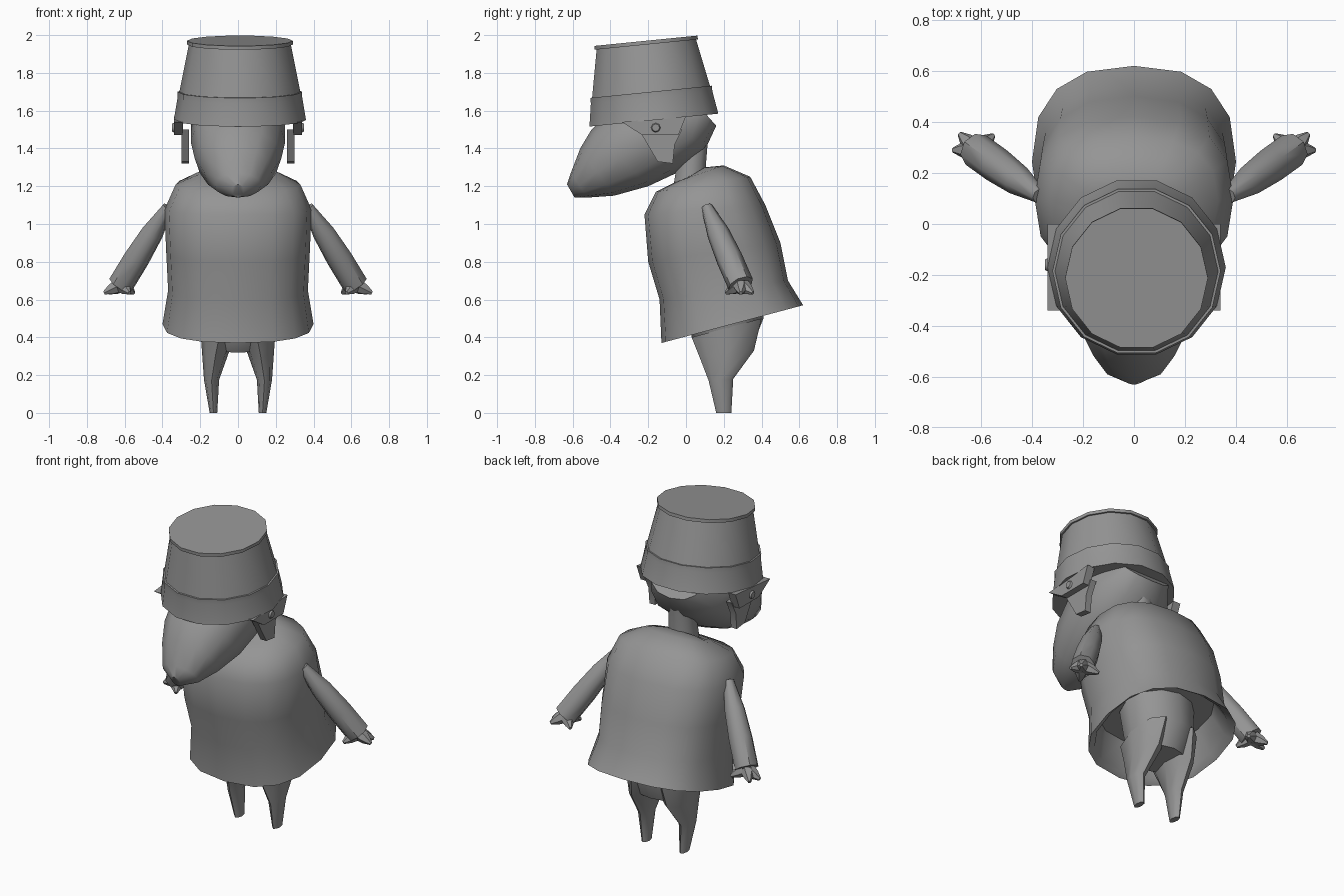
import bpy, bmesh, math
from mathutils import Vector

cube = bpy.data.objects.get("Cube")
if cube:
    bpy.data.objects.remove(cube)

plain_grey = bpy.data.materials.new("plain_grey")
plain_grey.use_nodes = True
grey_value = (.3, .3, .3, 1)
plain_grey.diffuse_color = grey_value
shader = plain_grey.node_tree.nodes["Principled BSDF"]
shader.inputs["Base Color"].default_value = grey_value


def finish(name, bm, sharp_angle):
    """Turn the bmesh into a grey object, smooth except at sharp edges."""
    bmesh.ops.recalc_face_normals(bm, faces=bm.faces)
    mesh = bpy.data.meshes.new(name)
    bm.to_mesh(mesh)
    bm.free()
    mesh.materials.append(plain_grey)
    mesh.shade_smooth()
    mesh.set_sharp_from_angle(angle=math.radians(sharp_angle))
    part = bpy.data.objects.new(name, mesh)
    bpy.context.scene.collection.objects.link(part)


def loft(name, rings, sides, power=1, sharp_angle=45):
    """Skin a closed tube over rings given as centre and two half axes."""
    def boxy(value):
        return math.copysign(abs(value) ** power, value)

    bm = bmesh.new()
    loops = []
    for centre, across, along in rings:
        angles = [math.tau * step / sides for step in range(sides)]
        loops.append([bm.verts.new(Vector(centre)
                                   + Vector(across) * boxy(math.cos(angle))
                                   + Vector(along) * boxy(math.sin(angle)))
                      for angle in angles])
    for lower, upper in zip(loops, loops[1:]):
        for i in range(sides):
            bm.faces.new((lower[i - 1], lower[i], upper[i], upper[i - 1]))
    bm.faces.new(loops[0])
    bm.faces.new(loops[-1])
    finish(name, bm, sharp_angle)


def section(front, back, half_width, x=0):
    """Ring spanning a front and a back point (y, z) of the side profile."""
    front, back = Vector((x, *front)), Vector((x, *back))
    return (front + back) / 2, (half_width, 0, 0), (front - back) / 2


def limb(name, start, end, radii, sides):
    """Round tube along a straight line, with evenly spaced radii."""
    start, end = Vector(start), Vector(end)
    turn = (end - start).to_track_quat("Z", "Y")
    across, along = turn @ Vector((1, 0, 0)), turn @ Vector((0, 1, 0))
    last = len(radii) - 1
    rings = [(start.lerp(end, i / last), across * radius, along * radius)
             for i, radius in enumerate(radii)]
    loft(name, rings, sides)


def plate(name, outline, x, thickness):
    """Side-profile outline extruded sideways."""
    bm = bmesh.new()
    face = bm.faces.new([bm.verts.new((x, y, z)) for y, z in outline])
    extruded = bmesh.ops.extrude_face_region(bm, geom=[face])["geom"]
    moved = [item for item in extruded if isinstance(item, bmesh.types.BMVert)]
    bmesh.ops.translate(bm, verts=moved, vec=(thickness, 0, 0))
    finish(name, bm, sharp_angle=25)


def hat_ring(height, radius):
    """Ring on the hat's axis, which leans forward as it rises."""
    lean = .1
    centre = (.01, -.17 - lean * height, 1.55 + height)
    return centre, (radius, 0, 0), (0, -radius, -lean * radius)


# Cape from the neck down, folding inside at the hem
loft("cape", [
    section((0, 1.24), (.1, 1.3), .1),
    section((-.06, 1.22), (.2, 1.31), .2),
    section((-.16, 1.17), (.34, 1.25), .33),
    section((-.22, 1.05), (.42, 1.1), .39),
    section((-.2, .8), (.5, .9), .38),
    section((-.14, .6), (.54, .7), .37),
    section((-.13, .37), (.62, .57), .4),
    section((-.1, .4), (.57, .6), .36),
    section((-.1, .6), (.5, .7), .3),
], sides=16, power=.8)

# Neck and long-snouted head
limb("neck", (0, .02, 1.2), (0, .04, 1.45), (.09, .08, .08), sides=10)
loft("head", [
    section((-.63, 1.21), (-.59, 1.14), .03),
    section((-.61, 1.27), (-.52, 1.14), .12),
    section((-.56, 1.4), (-.38, 1.15), .18),
    section((-.5, 1.5), (-.2, 1.2), .23),
    section((-.4, 1.6), (-.05, 1.27), .25),
    section((-.2, 1.7), (.1, 1.39), .25),
    section((0, 1.7), (.16, 1.52), .17),
], sides=12, power=.9)

# Bucket hat: brim band, ridge, tapering crown and raised lip
hat_profile = [(0, .35), (.12, .33), (.15, .33), (.15, .32),
               (.4, .27), (.4, .28), (.42, .28)]
loft("hat", [hat_ring(*step) for step in hat_profile], sides=14, sharp_angle=30)

# Hips tucked under the cape
loft("hips", [
    section((0, .6), (.4, .7), .22),
    section((.03, .4), (.41, .5), .2),
    section((.1, .32), (.35, .35), .16),
], sides=12)

for side, name in ((1, "left"), (-1, "right")):
    # Leg tapering to a peg foot
    loft(name + "_leg", [
        section((.03, .4), (.4, .5), .1, side * .1),
        section((.07, .3), (.36, .33), .07, side * .12),
        section((.12, .17), (.25, .18), .04, side * .14),
        section((.16, 0), (.24, 0), .02, side * .13),
    ], sides=8)

    # Flared arm ending in stubby fingers spread around the palm
    palm = Vector((side * .62, .29, .68))
    limb(name + "_arm", (side * .37, .11, 1.09), palm, (.03, .06, .07, .07), sides=8)
    for finger, degrees in enumerate((-120, 0, 45, 140)):
        spread = math.radians(degrees)
        offset = Vector((side * math.cos(spread), math.sin(spread), -.5)) * .09
        limb(f"{name}_finger_{finger}", palm + offset * .2, palm + offset,
             (.04, .03, .01), sides=6)

    # Ear flap with a hanging cheek guard and a rivet
    plate(name + "_ear_flap", [(-.34, 1.54), (-.23, 1.47), (-.04, 1.47), (0, 1.57)],
          side * .29, side * .05)
    plate(name + "_cheek_guard",
          [(-.25, 1.5), (-.15, 1.33), (-.07, 1.32), (-.06, 1.42), (-.02, 1.5)],
          side * .26, side * .04)
    limb(name + "_rivet", (side * .33, -.16, 1.51), (side * .35, -.16, 1.51),
         (.03, .02), sides=8)
